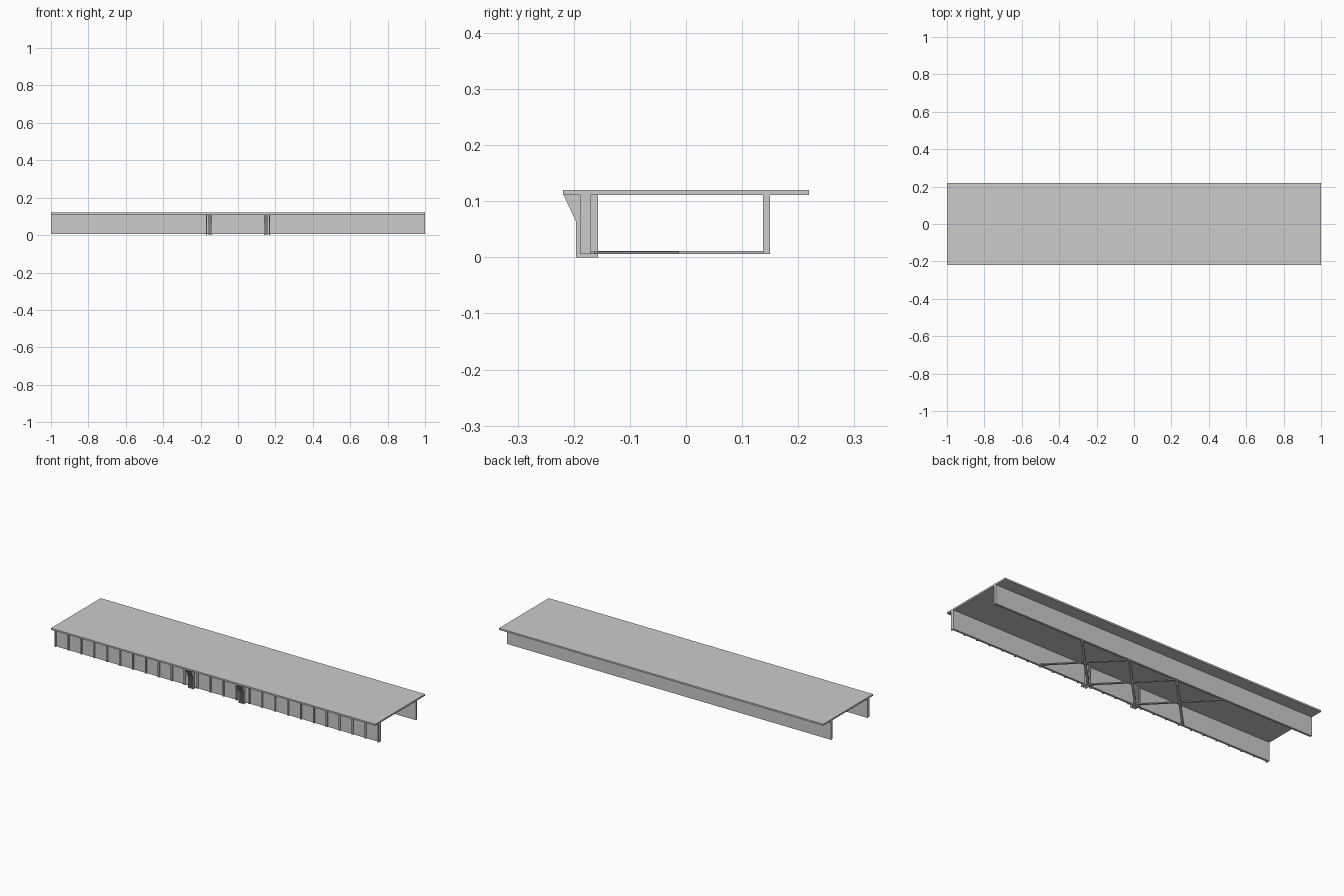
import bpy, math

if "Cube" in bpy.data.objects:
    bpy.data.objects.remove(bpy.data.objects["Cube"])


def box(name, x, y, z):
    """Box from (min, max) ranges."""
    bpy.ops.mesh.primitive_cube_add(size=1, location=[(a + b) / 2 for a, b in (x, y, z)])
    o = bpy.context.object
    o.name = name
    o.scale = [b - a for a, b in (x, y, z)]
    bpy.ops.object.transform_apply(location=False, rotation=False, scale=True)
    return o


def extrude_x(name, profile, x, width):
    """Side profile of (y, z) points given thickness along x."""
    n = len(profile)
    verts = [(x + s * width / 2, y, z) for s in (-1, 1) for y, z in profile]
    faces = [tuple(range(n))[::-1], tuple(range(n, 2 * n))]
    faces += [(i, (i + 1) % n, n + (i + 1) % n, n + i) for i in range(n)]
    me = bpy.data.meshes.new(name)
    me.from_pydata(verts, [], faces)
    o = bpy.data.objects.new(name, me)
    bpy.context.collection.objects.link(o)
    return o


def brace(name, a, b, width, z0, z1):
    """Flat bar between two plan points."""
    dx, dy = b[0] - a[0], b[1] - a[1]
    length = math.hypot(dx, dy)
    o = box(name, (-length / 2, length / 2), (-width / 2, width / 2), (z0, z1))
    o.location.x, o.location.y = (a[0] + b[0]) / 2, (a[1] + b[1]) / 2
    o.rotation_euler.z = math.atan2(dy, dx)


# Deck slab and the two long girders
box("deck", (-1, 1), (-0.219, 0.219), (0.111, 0.12))
box("back_girder", (-1, 1), (0.1375, 0.15), (0.006, 0.111))
box("front_girder", (-1, 1), (-0.182, -0.17), (0.006, 0.111))

# Vertical stiffeners along the front girder
for i in range(26):
    x = -0.996 + i * 1.992 / 25
    box("stiffener", (x - 0.004, x + 0.004), (-0.189, -0.182), (0.006, 0.111))

# Bracket fins grouped at the two supports
fin = [(-0.157, 0), (-0.157, 0.111), (-0.218, 0.111), (-0.196, 0.064), (-0.196, 0)]
for side in (-1, 1):
    for off in (-0.013, 0, 0.013):
        extrude_x("bracket_fin", fin, side * 0.156 + off, 0.006)

# Three bays of crossed bracing under the deck
for c in (-0.3, 0, 0.3):
    for s in (-1, 1):
        brace("cross_brace", (c - s * 0.15, -0.168), (c + s * 0.15, 0.142),
              0.013, 0.006, 0.011 if s > 0 else 0.0105)
